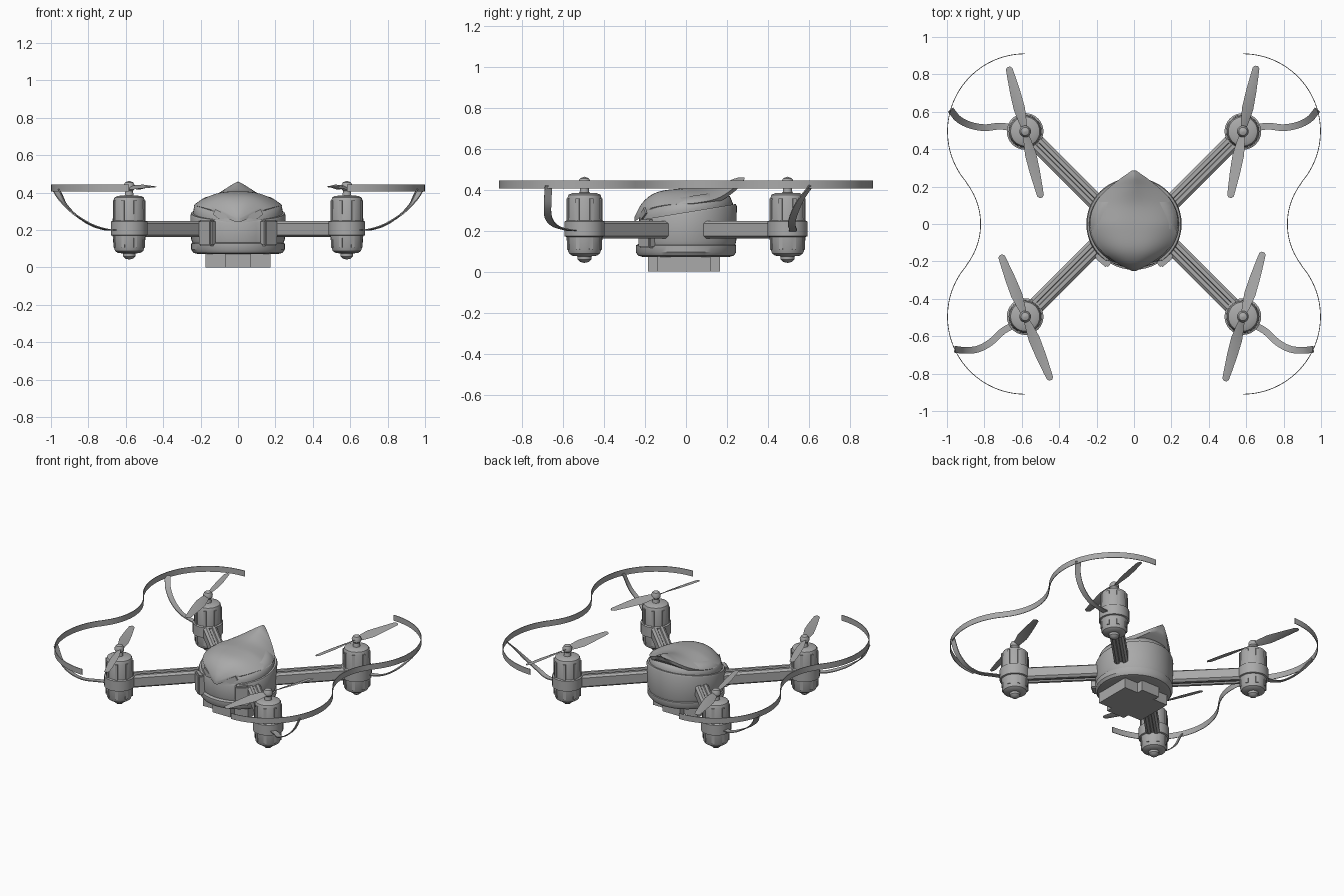
import bpy, bmesh, math
from mathutils import Vector, Matrix

if "Cube" in bpy.data.objects:
    bpy.data.objects.remove(bpy.data.objects["Cube"])

grey = bpy.data.materials.new("mid_grey")
grey.diffuse_color = (0.4, 0.4, 0.4, 1)
grey.use_nodes = True
grey.node_tree.nodes["Principled BSDF"].inputs["Base Color"].default_value = grey.diffuse_color
MX, MY = 0.582, 0.495          # motor position


def finish(name, bm, angle=35):
    bmesh.ops.recalc_face_normals(bm, faces=bm.faces)
    me = bpy.data.meshes.new(name)
    bm.to_mesh(me)
    bm.free()
    ob = bpy.data.objects.new(name, me)
    bpy.context.collection.objects.link(ob)
    me.materials.append(grey)
    bpy.ops.object.select_all(action='DESELECT')
    ob.select_set(True)
    bpy.context.view_layer.objects.active = ob
    bpy.ops.object.shade_smooth_by_angle(angle=math.radians(angle))
    return ob


def loft(bm, rings, closed=True, caps=True):
    rows = [[bm.verts.new(p) for p in r] for r in rings]
    n = len(rows[0])
    for a, b in zip(rows, rows[1:]):
        for i in range(n if closed else n - 1):
            j = (i + 1) % n
            bm.faces.new((a[i], a[j], b[j], b[i]))
    if caps:
        bm.faces.new(rows[0])
        bm.faces.new(rows[-1])
    return rows


def ellipse(rx, ry, z, n=48, cy=0.0):
    return [(rx * math.cos(2 * math.pi * i / n), cy + ry * math.sin(2 * math.pi * i / n),
             z(cy + ry * math.sin(2 * math.pi * i / n)) if callable(z) else z) for i in range(n)]


def box(bm, size, matrix):
    bmesh.ops.create_cube(bm, size=1, matrix=matrix @ Matrix.Diagonal((*size, 1)))


def interp(x, pts):
    # smooth interpolation through a few control points
    for (x0, y0), (x1, y1) in zip(pts, pts[1:]):
        if x <= x1:
            t = max(0, (x - x0) / (x1 - x0))
            return y0 + (y1 - y0) * t
    return pts[-1][1]


def smooth_path(pts, steps=8):
    # Catmull-Rom through control points
    p = [Vector(q) for q in pts]
    p = [2 * p[0] - p[1]] + p + [2 * p[-1] - p[-2]]
    out = []
    for i in range(1, len(p) - 2):
        for k in range(steps):
            t = k / steps
            a, b, c, d = p[i - 1:i + 3]
            out.append(0.5 * (2 * b + (c - a) * t + (2 * a - 5 * b + 4 * c - d) * t * t
                              + (3 * b - a - 3 * c + d) * t ** 3))
    return out + [p[-2]]


# battery pack under the body, with notched corners
bm = bmesh.new()
box(bm, (0.35, 0.26, 0.09), Matrix.Translation((0, -0.01, 0.045)))
box(bm, (0.14, 0.35, 0.09), Matrix.Translation((0, -0.01, 0.0451)))
finish("battery_pack", bm)

# base tray
bm = bmesh.new()
loft(bm, [ellipse(r, r * 0.98, z) for r, z in
          ((0.215, 0.072), (0.238, 0.078), (0.25, 0.095), (0.25, 0.128), (0.238, 0.134))])
finish("base_tray", bm)

# body wall with a sloping rim and a recessed front
bm = bmesh.new()
rim = lambda y: 0.29 + 0.165 * y
rings = [ellipse(0.243, 0.24, 0.13), ellipse(0.25, 0.245, 0.15), ellipse(0.255, 0.248, lambda y: rim(y) - 0.012),
         ellipse(0.25, 0.243, rim), ellipse(0.232, 0.225, rim)]
rings = [[(x, y * 0.93 if y < 0 and abs(x) < 0.135 else y, z) for x, y, z in r] for r in rings]
loft(bm, rings)
finish("body_wall", bm)

# side cheek plates framing the recessed front
bm = bmesh.new()
for s in (-1, 1):
    m = Matrix.Translation((s * 0.165, -0.19, 0.185)) @ Matrix.Rotation(s * 0.7, 4, 'Z')
    box(bm, (0.09, 0.045, 0.14), m)
bmesh.ops.bevel(bm, geom=bm.edges[:], offset=0.008, segments=2, affect='EDGES')
finish("cheek_plates", bm)

# head between wall and canopy
bm = bmesh.new()
loft(bm, [ellipse(rx, ry, lambda y, z=z: z + 0.15 * y, 48, 0) for rx, ry, z in
          ((0.235, 0.23, 0.27), (0.24, 0.228, 0.30), (0.232, 0.215, 0.335), (0.19, 0.17, 0.365))])
finish("head", bm, 50)

# canopy: pointed shell sweeping up to a crest at the rear
RIDGE = smooth_path([(-0.25, 0.27, 0), (-0.21, 0.34, 0), (-0.14, 0.388, 0), (-0.03, 0.405, 0),
                     (0.1, 0.412, 0), (0.2, 0.44, 0), (0.25, 0.458, 0), (0.285, 0.458, 0)], 6)
EDGE = smooth_path([(-0.25, 0.262, 0), (-0.2, 0.3, 0), (-0.1, 0.325, 0), (0.05, 0.335, 0),
                    (0.17, 0.365, 0), (0.285, 0.45, 0)], 6)
WIDTH = smooth_path([(-0.25, 0.012, 0), (-0.21, 0.09, 0), (-0.14, 0.178, 0), (-0.03, 0.23, 0),
                     (0.06, 0.228, 0), (0.15, 0.18, 0), (0.23, 0.09, 0), (0.285, 0.012, 0)], 6)
rings = []
for i in range(33):
    y = -0.25 + 0.535 * i / 32
    w, zr, ze = (interp(y, [(p.x, p.y) for p in c]) for c in (WIDTH, RIDGE, EDGE))
    k = interp(y, [(-0.25, 2.4), (0, 2.6), (0.2, 1.4), (0.285, 1.2)])
    top = [(w * t / 10, y, ze + (zr - ze) * (1 - abs(t / 10) ** k)) for t in range(-10, 11)]
    low = [(w * 0.92 * t / 10, min(y, 0.262) if y > 0 else y, ze - 0.02) for t in range(10, -11, -4)]
    rings.append(top + low)
bm = bmesh.new()
loft(bm, rings)
finish("canopy", bm, 45)

# slanted eyes and nose plate
bm = bmesh.new()
for s in (-1, 1):
    pts = [(0.035, 0.265), (0.10, 0.258), (0.135, 0.285), (0.12, 0.312)]
    hull = lambda x, g: -0.229 * math.sqrt(1 - (x / 0.24) ** 2) - g
    loft(bm, [[(s * x, hull(x, g), z) for x, z in pts] for g in (0.0, 0.008)])
finish("eyes", bm)

# grooved arms
bm = bmesh.new()
P = [(0.045, 0.012), (0.045, 0.03), (0.03, 0.043), (0.012, 0.043), (0.008, 0.034)]
half = P + [(-u, v) for u, v in reversed(P)]
prof = half + [(-u, -v) for u, v in half]
for sx in (-1, 1):
    for sy in (-1, 1):
        d = Vector((sx, sy, 0)).normalized()
        side = Vector((-d.y, d.x, 0))
        c = Vector((sx * MX, sy * MY, 0.205))
        loft(bm, [[c - d * q + side * u + Vector((0, 0, v)) for u, v in prof] for q in (0.6, 0.06)])
finish("arms", bm, 25)

# motor pods, ribs, struts, propellers
POD = [(0.0, 0.043), (0.02, 0.047), (0.033, 0.06), (0.034, 0.075), (0.06, 0.078), (0.075, 0.088), (0.083, 0.11),
       (0.088, 0.17), (0.098, 0.173), (0.098, 0.245), (0.088, 0.25), (0.085, 0.355), (0.078, 0.375),
       (0.06, 0.383), (0.024, 0.385), (0.02, 0.41), (0.03, 0.42), (0.031, 0.438), (0.022, 0.455), (0.0, 0.463)]
# blade tip offsets from each hub
TIPS = {(1, 1): ((0.073, 0.35), (-0.068, -0.355)), (-1, 1): ((-0.088, 0.345), (0.085, -0.355)),
        (1, -1): ((0.108, 0.345), (-0.095, -0.345)), (-1, -1): ((-0.13, 0.33), (0.137, -0.34))}
STRUT = {1: [(0.65, 0.515, 0.2), (0.72, 0.523, 0.203), (0.8, 0.515, 0.235), (0.88, 0.53, 0.29),
             (0.94, 0.562, 0.355), (0.98, 0.61, 0.42)],
         -1: [(0.64, -0.54, 0.2), (0.7, -0.572, 0.203), (0.77, -0.635, 0.222), (0.84, -0.67, 0.262),
              (0.91, -0.675, 0.325), (0.958, -0.67, 0.42)]}
pods, ribs, props, struts = (bmesh.new() for _ in range(4))
for (sx, sy), tips in TIPS.items():
    c = Vector((sx * MX, sy * MY, 0))
    loft(pods, [[c + Vector(p) for p in ellipse(max(r, 0.001), max(r, 0.001), z, 32)] for r, z in POD])
    for i in range(8):
        rot = Matrix.Translation(c) @ Matrix.Rotation(math.pi * (i + 0.5) / 4, 4, 'Z')
        box(ribs, (0.014, 0.018, 0.11), rot @ Matrix.Translation((0.084, 0, 0.302)))
        box(ribs, (0.014, 0.018, 0.065), rot @ Matrix.Translation((0.081, 0, 0.14)))
    for t in tips:
        d = Vector((*t, 0))
        n = d.normalized()
        side = Vector((-n.y, n.x, 0))
        rings = []
        for f, w, tilt in ((0.03, 0.015, 0.5), (0.15, 0.024, 0.5), (0.35, 0.033, 0.4), (0.6, 0.029, 0.28),
                           (0.85, 0.022, 0.2), (0.97, 0.018, 0.15), (1.0, 0.008, 0.15)):
            o = c + d * f + Vector((0, 0, 0.43))
            a = side * math.cos(tilt) + Vector((0, 0, math.sin(tilt) * sx * sy))
            b = Vector((0, 0, 0.003))
            rings.append([o + a * w, o + b, o - a * w, o - b])
        loft(props, rings)
    path = smooth_path(STRUT[sy])
    rings = []
    for i, p in enumerate(path):
        tan = path[min(i + 1, len(path) - 1)] - path[max(i - 1, 0)]
        side = Vector((-tan.y, tan.x, 0)).normalized() * 0.018
        up = tan.cross(side).normalized() * 0.003
        rings.append([Vector((sx * q.x, q.y, q.z)) for q in
                      (p + side + up, p - side + up, p - side - up, p + side - up)])
    loft(struts, rings)
finish("motor_pods", pods)
finish("pod_ribs", ribs)
finish("propellers", props, 60)
finish("guard_struts", struts)

# propeller guards: tangent arcs swept as thin upright bands
R, r = 0.415, 0.356
cx = 0.82 + r
a0 = math.atan2(MY, cx - MX)
arc = []
for i in range(41):
    a = math.pi / 2 - (math.pi / 2 + a0) * i / 40
    arc.append((MX + R * math.cos(a), MY + R * math.sin(a), math.cos(a), math.sin(a)))
for i in range(1, 13):
    a = a0 * (1 - i / 12)
    arc.append((cx - r * math.cos(a), r * math.sin(a), math.cos(a), -math.sin(a)))
arc += [(x, -y, nx, -ny) for x, y, nx, ny in reversed(arc[:-1])]
bm = bmesh.new()
for s in (-1, 1):
    loft(bm, [[(s * (x + nx * o), y + ny * o, z) for o, z in
               ((0.002, 0.405), (0.002, 0.445), (-0.002, 0.445), (-0.002, 0.405))] for x, y, nx, ny in arc])
finish("propeller_guards", bm)
